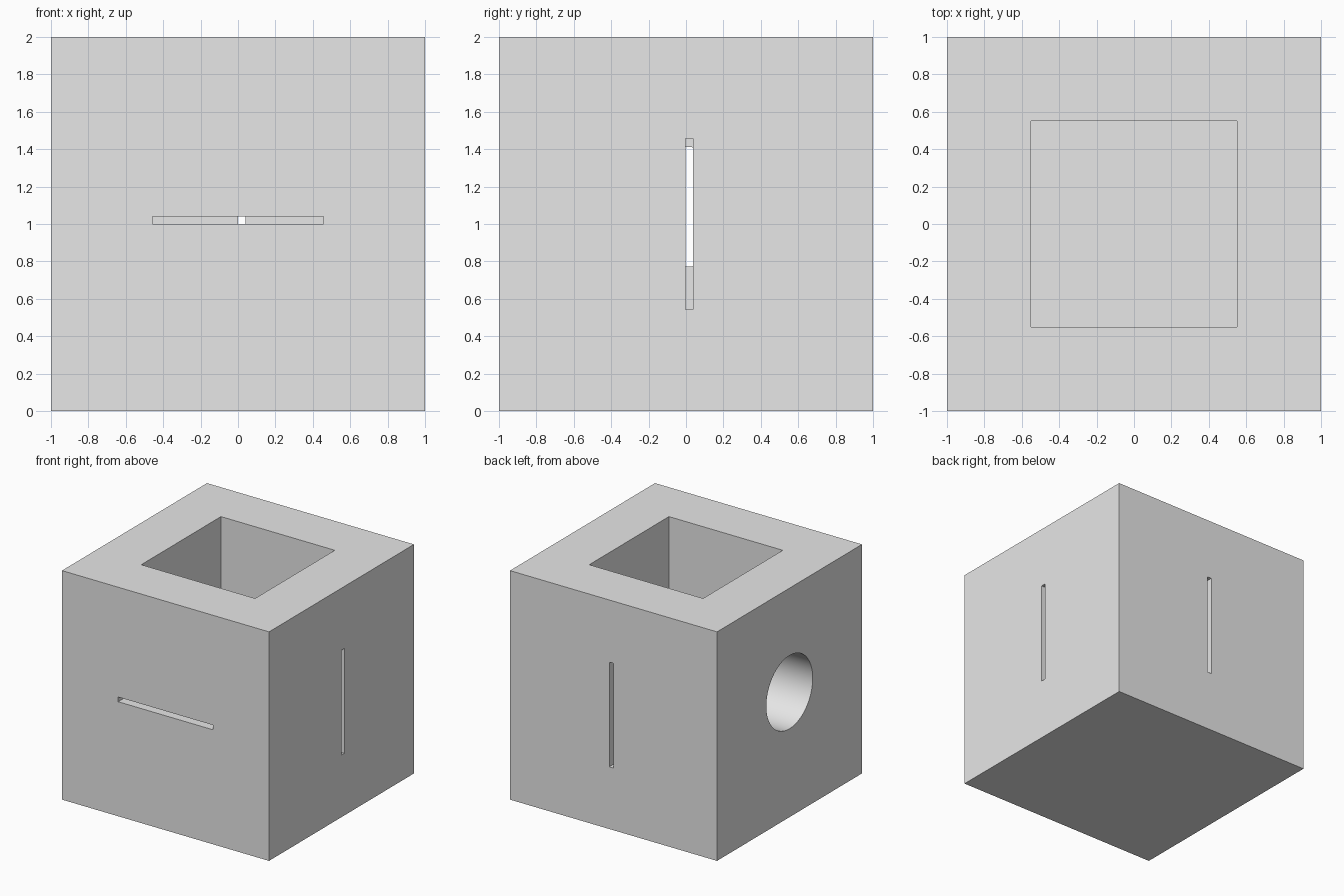
import bpy
import math

default = bpy.data.objects.get("Cube")
if default:
    bpy.data.objects.remove(default, do_unlink=True)

grey = bpy.data.materials.new("light_grey")
grey.use_nodes = True
grey.diffuse_color = (0.8, 0.8, 0.8, 1)
grey.node_tree.nodes["Principled BSDF"].inputs["Base Color"].default_value = (0.8, 0.8, 0.8, 1)


def box(name, low, high):
    """Axis-aligned box between two corners."""
    bpy.ops.mesh.primitive_cube_add(size=1, location=[(a + b) / 2 for a, b in zip(low, high)])
    obj = bpy.context.object
    obj.name = name
    obj.scale = [b - a for a, b in zip(low, high)]
    bpy.ops.object.transform_apply(location=True, rotation=True, scale=True)
    obj.data.materials.append(grey)
    return obj


HALF = 1.0       # half the outer side
INNER = 0.55     # half the inner side
SLOT = 0.457     # half the slot length
GAP = 0.041      # slot width
OUT = 1.1        # cutters overshoot the outer faces
IN = 0.4         # cutters reach into the cavity

# Outer block
block = box("box_body", (-HALF, -HALF, 0), (HALF, HALF, 2 * HALF))

# Open-topped square cavity, and one slot in each of three walls
cutters = [
    box("cavity_cutter", (-INNER, -INNER, 1 - INNER), (INNER, INNER, 2 + IN)),
    box("front_slot_cutter", (-SLOT, -OUT, 1), (SLOT, -IN, 1 + GAP)),
    box("back_slot_cutter", (0, IN, 1 - SLOT), (GAP, OUT, 1 + SLOT)),
    box("side_slot_cutter", (IN, -0.003, 1 - SLOT), (OUT, GAP - 0.003, 1 + SLOT)),
]

# Round hole in the remaining wall
bpy.ops.mesh.primitive_cylinder_add(vertices=64, radius=0.32, depth=OUT - IN,
                                    location=(-(OUT + IN) / 2, 0, 1.092),
                                    rotation=(0, math.pi / 2, 0))
hole = bpy.context.object
hole.name = "round_hole_cutter"
hole.data.materials.append(grey)
cutters.append(hole)

# Cut every opening, then discard the cutters
bpy.ops.object.select_all(action="DESELECT")
block.select_set(True)
bpy.context.view_layer.objects.active = block
for cutter in cutters:
    cutter.hide_render = True
    cut = block.modifiers.new(cutter.name, "BOOLEAN")
    cut.operation = "DIFFERENCE"
    cut.solver = "EXACT"
    cut.object = cutter
    bpy.ops.object.modifier_apply(modifier=cut.name)
    bpy.data.objects.remove(cutter, do_unlink=True)

# Smooth the round hole, keep all other edges sharp
bpy.ops.object.shade_smooth_by_angle(angle=math.radians(30))
